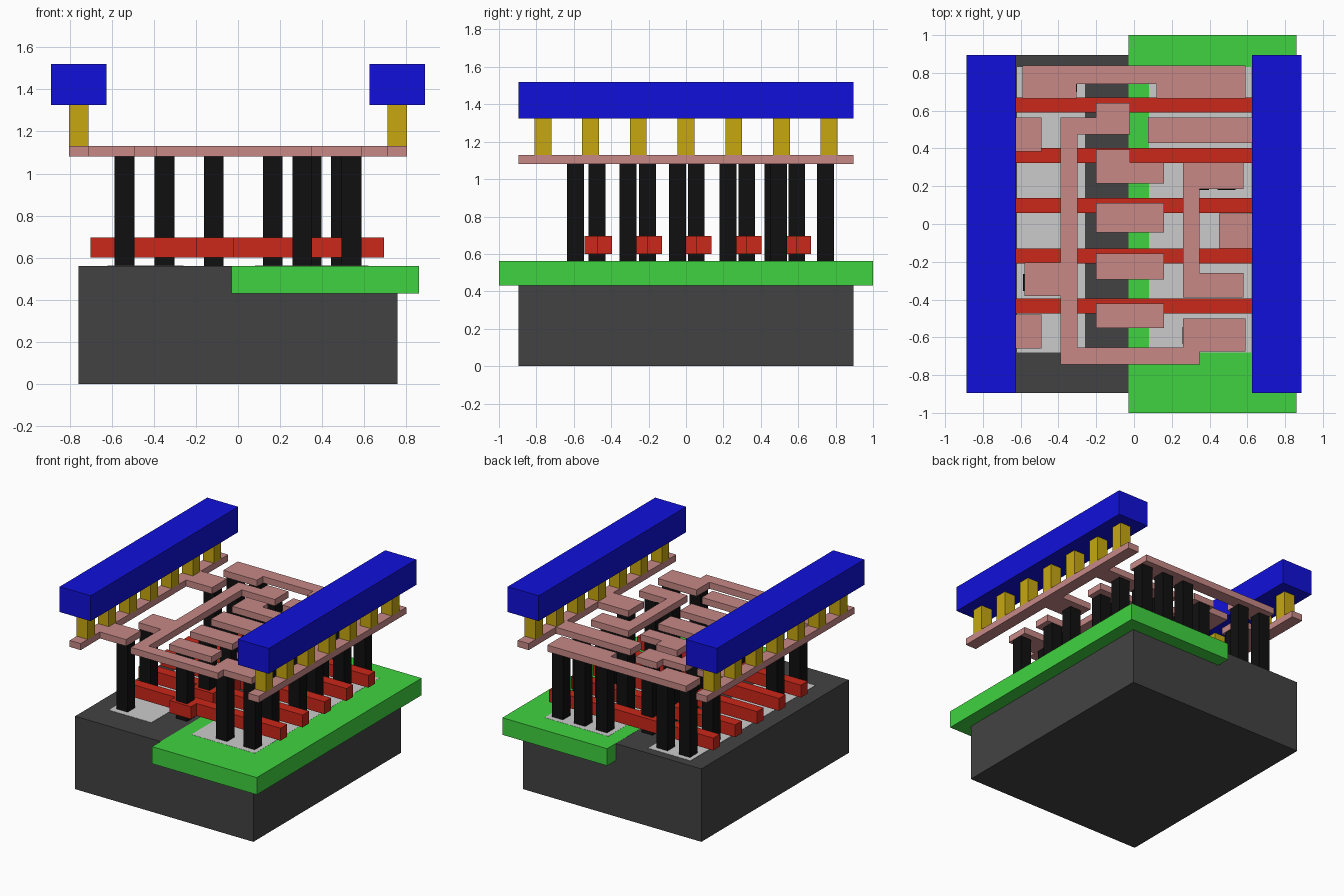
import bpy, bmesh


def material(name, rgb):
    m = bpy.data.materials.new(name)
    m.diffuse_color = (*rgb, 1)
    return m


DARK = material("dark_grey", (0.055, 0.055, 0.055))
GREEN = material("green", (0.05, 0.65, 0.05))
RED = material("red", (0.6, 0.02, 0.01))
BLACK = material("black", (0.005, 0.005, 0.005))
PINK = material("pink", (0.57, 0.25, 0.24))
GOLD = material("gold", (0.57, 0.39, 0.005))
BLUE = material("blue", (0.005, 0.005, 0.7))


def plate(name, outline, z0, z1, mat=None):
    """Extrude a flat outline from z0 up to z1."""
    bm = bmesh.new()
    face = bm.faces.new([bm.verts.new((x, y, z0)) for x, y in outline])
    ext = bmesh.ops.extrude_face_region(bm, geom=[face])
    top = [v for v in ext["geom"] if isinstance(v, bmesh.types.BMVert)]
    bmesh.ops.translate(bm, verts=top, vec=(0, 0, z1 - z0))
    bmesh.ops.recalc_face_normals(bm, faces=bm.faces)
    me = bpy.data.meshes.new(name)
    bm.to_mesh(me)
    bm.free()
    ob = bpy.data.objects.new(name, me)
    bpy.context.collection.objects.link(ob)
    if mat:
        me.materials.append(mat)
    return ob


def box(name, x0, x1, y0, y1, z0, z1, mat=None):
    return plate(name, [(x0, y0), (x1, y0), (x1, y1), (x0, y1)], z0, z1, mat)


# Base block, well slab and the pale active areas set into its top
TOP = 0.56
box("base_block", -0.757, 0.757, -0.895, 0.895, 0, TOP, DARK)
box("well_slab", -0.03, 0.86, -1, 1, 0.43, TOP + 0.001, GREEN)
box("active_area_left", -0.62, -0.26, -0.68, 0.83, 0.5, TOP + 0.002)
box("active_area_right", 0.08, 0.62, -0.68, 0.83, 0.5, TOP + 0.002)

# Gate bars, each with a contact pad on its front edge
for i in range(5):
    y = -0.475 + 0.266 * i
    plate("gate_bar", [(-0.7, y), (-0.2, y), (-0.2, y - 0.068), (-0.02, y - 0.068),
                       (-0.02, y), (0.695, y), (0.695, y + 0.08), (-0.7, y + 0.08)],
          0.6, 0.695, RED)

# Contact pillars: row centre y -> column centres x
pillars = {
    -0.59: (-0.54, 0.305, 0.54),
    -0.475: (-0.115,),
    -0.31: (-0.54, 0.35, 0.49),
    -0.205: (-0.115,),
    -0.045: (0.54,),
    0.055: (-0.115,),
    0.225: (0.35, 0.49),
    0.325: (-0.115,),
    0.465: (-0.54,),
    0.495: (0.165, 0.35, 0.54),
    0.592: (-0.115,),
    0.745: (-0.54, -0.35, 0.165, 0.35, 0.54),
}
for y, xs in pillars.items():
    for x in xs:
        box("contact_pillar", x - 0.047, x + 0.047, y - 0.045, y + 0.045, TOP, 1.08, BLACK)


# Lower metal layer
def metal(name, outline):
    plate(name, outline, 1.08, 1.13, PINK)


metal("left_rail", [(-0.803, -0.895), (-0.71, -0.895), (-0.71, -0.66), (-0.49, -0.66),
                    (-0.49, -0.48), (-0.71, -0.48), (-0.71, 0.385), (-0.49, 0.385),
                    (-0.49, 0.565), (-0.71, 0.565), (-0.71, 0.895), (-0.803, 0.895)])
metal("right_rail", [(0.803, -0.895), (0.803, 0.895), (0.71, 0.895), (0.71, 0.565),
                     (0.075, 0.565), (0.075, 0.43), (0.71, 0.43), (0.71, 0.055),
                     (0.45, 0.055), (0.45, -0.13), (0.71, -0.13), (0.71, -0.895)])
metal("long_track", [(-0.39, -0.745), (0.35, -0.745), (0.35, -0.675), (0.59, -0.675),
                     (0.59, -0.5), (0.26, -0.5), (0.26, -0.655), (-0.30, -0.655),
                     (-0.30, 0.475), (-0.02, 0.475), (-0.02, 0.64), (-0.2, 0.64),
                     (-0.2, 0.565), (-0.39, 0.565), (-0.39, -0.205), (-0.58, -0.205),
                     (-0.58, -0.38), (-0.39, -0.38)])
metal("right_track", [(0.26, -0.39), (0.58, -0.39), (0.58, -0.26), (0.347, -0.26),
                      (0.347, 0.185), (0.58, 0.185), (0.58, 0.325), (0.26, 0.325)])
metal("back_track", [(-0.59, 0.665), (-0.305, 0.665), (-0.305, 0.74), (0.12, 0.74),
                     (0.12, 0.665), (0.59, 0.665), (0.59, 0.84), (-0.59, 0.84)])
metal("input_pad_back", [(-0.2, 0.215), (0.16, 0.215), (0.16, 0.325), (-0.02, 0.325),
                         (-0.02, 0.395), (-0.2, 0.395)])
for y0, y1 in ((-0.55, -0.42), (-0.295, -0.155), (-0.045, 0.11)):
    box("input_pad", -0.2, 0.16, y0, y1, 1.08, 1.13, PINK)

# Upper posts and power beams on both sides
for s in (-1, 1):
    for i in range(7):
        y = -0.765 + 0.255 * i
        a, b = sorted((s * 0.71, s * 0.803))
        box("upper_post", a, b, y - 0.045, y + 0.045, 1.13, 1.325, GOLD)
    a, b = sorted((s * 0.625, s * 0.888))
    box("power_beam", a, b, -0.895, 0.895, 1.325, 1.52, BLUE)
